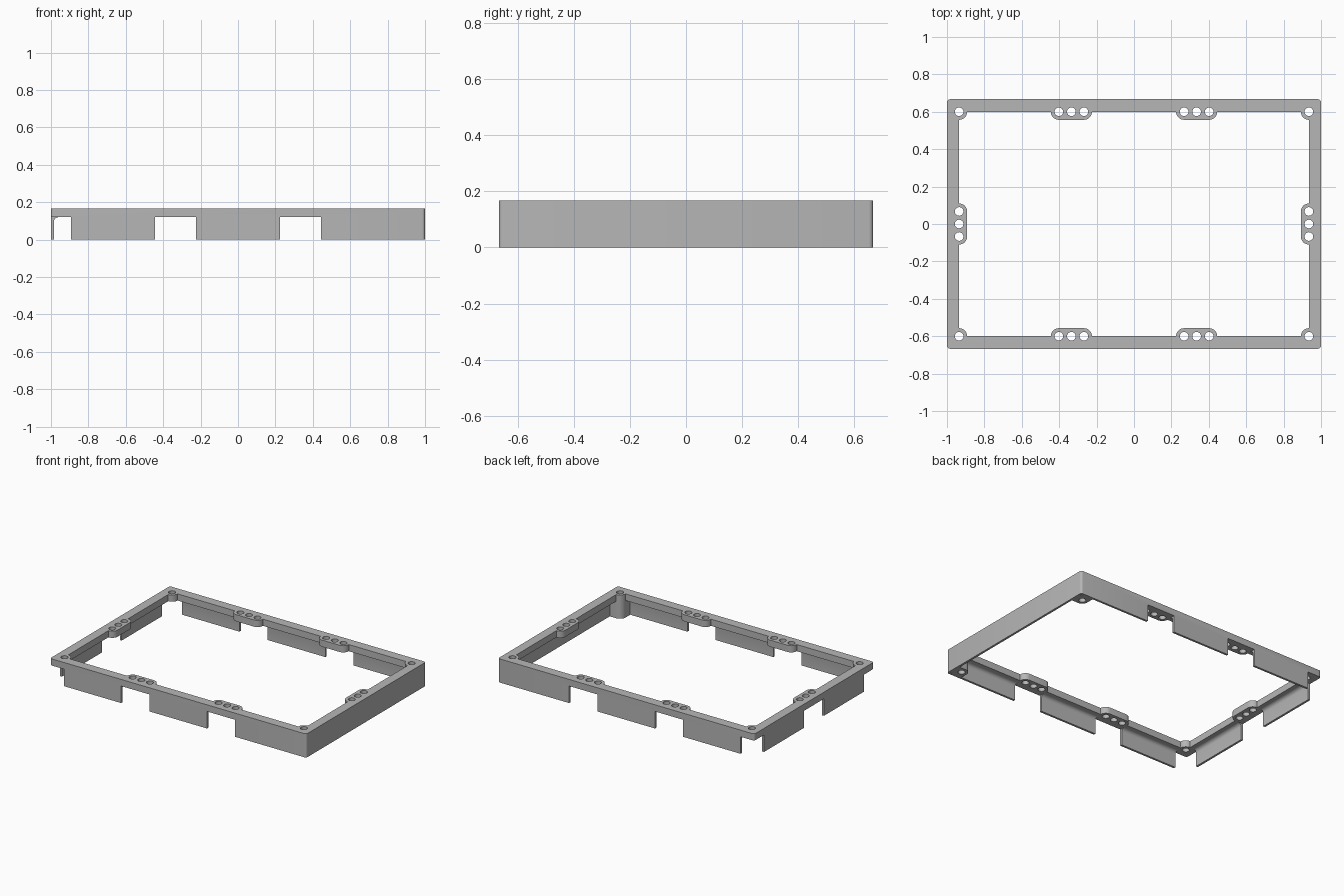
import bpy
import bmesh
from math import sin, cos, pi

cube = bpy.data.objects.get("Cube")
if cube:
    bpy.data.objects.remove(cube, do_unlink=True)

HX, HY, TOP = 1.0, 0.667, 0.167      # overall half sizes and height
RAIL_X, RAIL_Y = 0.935, 0.6          # inner edges of the top rail
RAIL_Z = 0.12                        # underside of the rail
SKIN = 0.015                         # thickness of the skirt wall
PAD, HOLE, PITCH = 0.043, 0.023, 0.067
ABOVE, BELOW = 0.3, -0.1

grey = bpy.data.materials.new("plain grey")
grey.use_nodes = True
grey.diffuse_color = (0.47, 0.47, 0.47, 1)
grey.node_tree.nodes["Principled BSDF"].inputs["Base Color"].default_value = grey.diffuse_color


def outline(hx, hy, r, steps):
    """Corner-rounded rectangle, or a stadium or circle when r fills it."""
    pts = []
    for q, (sx, sy) in enumerate([(1, 1), (-1, 1), (-1, -1), (1, -1)]):
        for i in range(steps + 1):
            a = (q + i / steps) * pi / 2
            pts.append((sx * (hx - r) + r * cos(a), sy * (hy - r) + r * sin(a)))
    return pts


def loft(name, cx, cy, rings, steps=8):
    """Closed solid through rings of (half x, half y, radius, z)."""
    bm = bmesh.new()
    loops = [[bm.verts.new((cx + x, cy + y, z)) for x, y in outline(hx, hy, r, steps)]
             for hx, hy, r, z in rings]
    for low, high in zip(loops, loops[1:]):
        for i in range(len(low)):
            j = (i + 1) % len(low)
            bm.faces.new((low[i], low[j], high[j], high[i]))
    bm.faces.new(loops[0][::-1])
    bm.faces.new(loops[-1])
    bmesh.ops.remove_doubles(bm, verts=bm.verts, dist=1e-5)
    bmesh.ops.recalc_face_normals(bm, faces=bm.faces)
    mesh = bpy.data.meshes.new(name)
    bm.to_mesh(mesh)
    bm.free()
    obj = bpy.data.objects.new(name, mesh)
    bpy.context.collection.objects.link(obj)
    return obj


def prism(name, cx, cy, hx, hy, r, z0, z1, steps=8):
    return loft(name, cx, cy, [(hx, hy, r, z0), (hx, hy, r, z1)], steps)


def box(name, x0, x1, y0, y1, z0, z1):
    return prism(name, (x0 + x1) / 2, (y0 + y1) / 2, abs(x1 - x0) / 2, abs(y1 - y0) / 2,
                 0, z0, z1, 1)


def cut(target, cutter):
    """Subtract the cutter from the target and discard it."""
    mod = target.modifiers.new("cut", "BOOLEAN")
    mod.operation, mod.solver, mod.object = "DIFFERENCE", "EXACT", cutter
    bpy.context.view_layer.objects.active = target
    bpy.ops.object.modifier_apply(modifier=mod.name)
    bpy.data.objects.remove(cutter, do_unlink=True)


# Screw pads: (centre x, centre y, half length x, half length y)
long_pads = [(sx * PITCH * 5, sy * RAIL_Y, PITCH, 0) for sx in (-1, 1) for sy in (-1, 1)]
end_pads = [(sx * RAIL_X, 0, 0, PITCH) for sx in (-1, 1)]
corner_pads = [(sx * RAIL_X, sy * RAIL_Y, 0, 0) for sx in (-1, 1) for sy in (-1, 1)]
pads = long_pads + end_pads + corner_pads

# Solid outer block
frame = prism("mounting_frame", 0, 0, HX, HY, 0.016, 0, TOP, 4)
frame.data.materials.append(grey)

# Central opening, leaving the pads standing out from the rail
opening = box("opening_cutter", -RAIL_X, RAIL_X, -RAIL_Y, RAIL_Y, 0.05, ABOVE - 0.1)
for x, y, lx, ly in pads:
    cut(opening, prism("pad_shape", x, y, lx + PAD, ly + PAD, PAD, 0, ABOVE))
cut(frame, opening)

# Hollow below the rail, with a fillet where the skirt meets it
rings = [(HX - SKIN, HY - SKIN, 0, BELOW)]
fillet = 0.025
for i in range(5):
    a = i / 4 * pi / 2
    inset = SKIN + fillet * (1 - cos(a))
    rings.append((HX - inset, HY - inset, 0, RAIL_Z - fillet * (1 - sin(a))))
hollow = loft("hollow_cutter", 0, 0, rings, 1)

# Full-height corner columns at the closed end
for s in (-1, 1):
    cx, cy = RAIL_X, s * RAIL_Y
    cut(hollow, prism("column_shape", cx, cy, PAD, PAD, PAD, 2 * BELOW, ABOVE))
    cut(hollow, box("column_web", cx, HX + 0.1, cy - PAD, cy + PAD, 2 * BELOW, ABOVE))
    cut(hollow, box("column_web", cx - PAD, cx + PAD, min(cy, s * HY), max(cy, s * HY),
                    2 * BELOW, ABOVE))
cut(frame, hollow)

# Notches in the skirt beneath the pads; the +x wall stays closed
for x, y, lx, ly in pads:
    if (x, y) in [(RAIL_X, s * RAIL_Y) for s in (-1, 0, 1)]:
        continue
    reach_x = 0.11 if lx == 0 else PITCH + PAD
    x0, x1 = x - reach_x, x + reach_x
    y0, y1 = y - ly - PAD, y + ly + PAD
    if ly == 0:
        y0, y1 = (y0, y + 0.1) if y > 0 else (y - 0.1, y1)
    if lx == 0:
        x1 = x + PAD
    cut(frame, box("notch_cutter", x0, x1, y0, y1, BELOW, RAIL_Z))

# Screw holes, three in each long pad and one in each corner
for x, y, lx, ly in pads:
    for k in ((-1, 0, 1) if lx + ly else (0,)):
        cut(frame, prism("hole_cutter", x + k * lx, y + k * ly, HOLE, HOLE, HOLE,
                         BELOW, ABOVE, 6))

# Crisp edges with smooth holes and rounded pads
bpy.ops.object.select_all(action="DESELECT")
frame.select_set(True)
bpy.context.view_layer.objects.active = frame
bpy.ops.object.shade_smooth_by_angle(angle=pi / 6)
